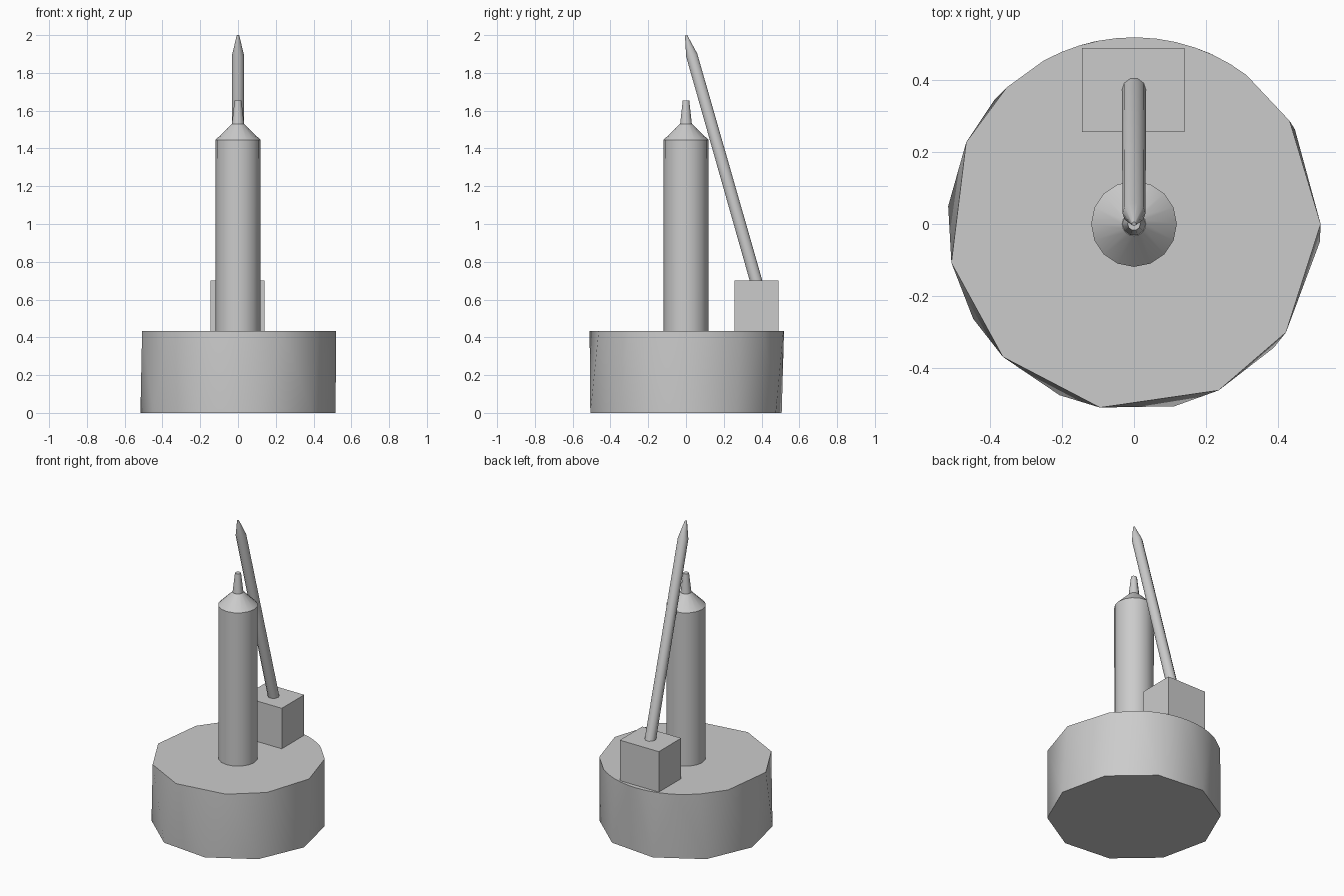
import bpy, bmesh, math
from mathutils import Vector, Matrix

if "Cube" in bpy.data.objects:
    bpy.data.objects.remove(bpy.data.objects["Cube"])

grey = bpy.data.materials.new("light_grey")
grey.diffuse_color = (0.6, 0.6, 0.6, 1)
grey.use_nodes = True
grey.node_tree.nodes["Principled BSDF"].inputs["Base Color"].default_value = grey.diffuse_color


def finish(name, bm, angle=None):
    bmesh.ops.recalc_face_normals(bm, faces=bm.faces[:])
    me = bpy.data.meshes.new(name)
    bm.to_mesh(me)
    bm.free()
    me.materials.append(grey)
    ob = bpy.data.objects.new(name, me)
    bpy.context.collection.objects.link(ob)
    if angle:
        bpy.ops.object.select_all(action='DESELECT')
        ob.select_set(True)
        bpy.context.view_layer.objects.active = ob
        bpy.ops.object.shade_smooth_by_angle(angle=math.radians(angle))
    return ob


def hull(name, rings, angle):
    """Convex hull of rings given as (radius, z, angles in degrees)."""
    bm = bmesh.new()
    for r, z, degs in rings:
        for d in degs:
            a = math.radians(d)
            bm.verts.new((r * math.cos(a), r * math.sin(a), z))
    bmesh.ops.convex_hull(bm, input=bm.verts[:])
    bmesh.ops.dissolve_limit(bm, angle_limit=math.radians(0.5),
                             verts=bm.verts[:], edges=bm.edges[:])
    return finish(name, bm, angle)


def lathe(name, profile, sides, angle, matrix=Matrix()):
    """Closed stack of rings given as (radius, z)."""
    bm = bmesh.new()
    rings = [[bm.verts.new((r * math.cos(2 * math.pi * i / sides),
                            r * math.sin(2 * math.pi * i / sides), z))
              for i in range(sides)] for r, z in profile]
    for a, b in zip(rings, rings[1:]):
        for i in range(sides):
            j = (i + 1) % sides
            bm.faces.new((a[i], a[j], b[j], b[i]))
    bm.faces.new(rings[0])
    bm.faces.new(rings[-1])
    bm.transform(matrix)
    return finish(name, bm, angle)


# drum base: ten-sided underneath, uneven top with a round back arc
top = [0, 33.5, *range(53, 125, 6), 133, 154, 192, 225.4, 259.5, 297, 324.5]
bottom = [-41.5 + 36 * k for k in range(10)]
hull("base", [(0.519, 0.0, bottom), (0.519, 0.433, top)], 34)

# upright column with sloped shoulder and nozzle
lathe("column", [(0.118, 0.42), (0.119, 1.445), (0.033, 1.53)], 16, 35)
lathe("nozzle", [(0.033, 1.525), (0.018, 1.655)], 10, 40)

# support block
bm = bmesh.new()
bmesh.ops.create_cube(bm, size=1, matrix=Matrix.Translation((-0.002, 0.373, 0.563))
                      @ Matrix.Diagonal((0.285, 0.234, 0.274, 1)))
finish("block", bm)

# leaning pointed rod
foot, tip = Vector((0, 0.385, 0.65)), Vector((0, 0, 2.0))
axis = tip - foot
L = axis.length
lathe("leaning_rod", [(0.034, 0), (0.032, L - 0.11), (0.006, L)], 10, 40,
      Matrix.Translation(foot) @ axis.to_track_quat('Z', 'Y').to_matrix().to_4x4())
